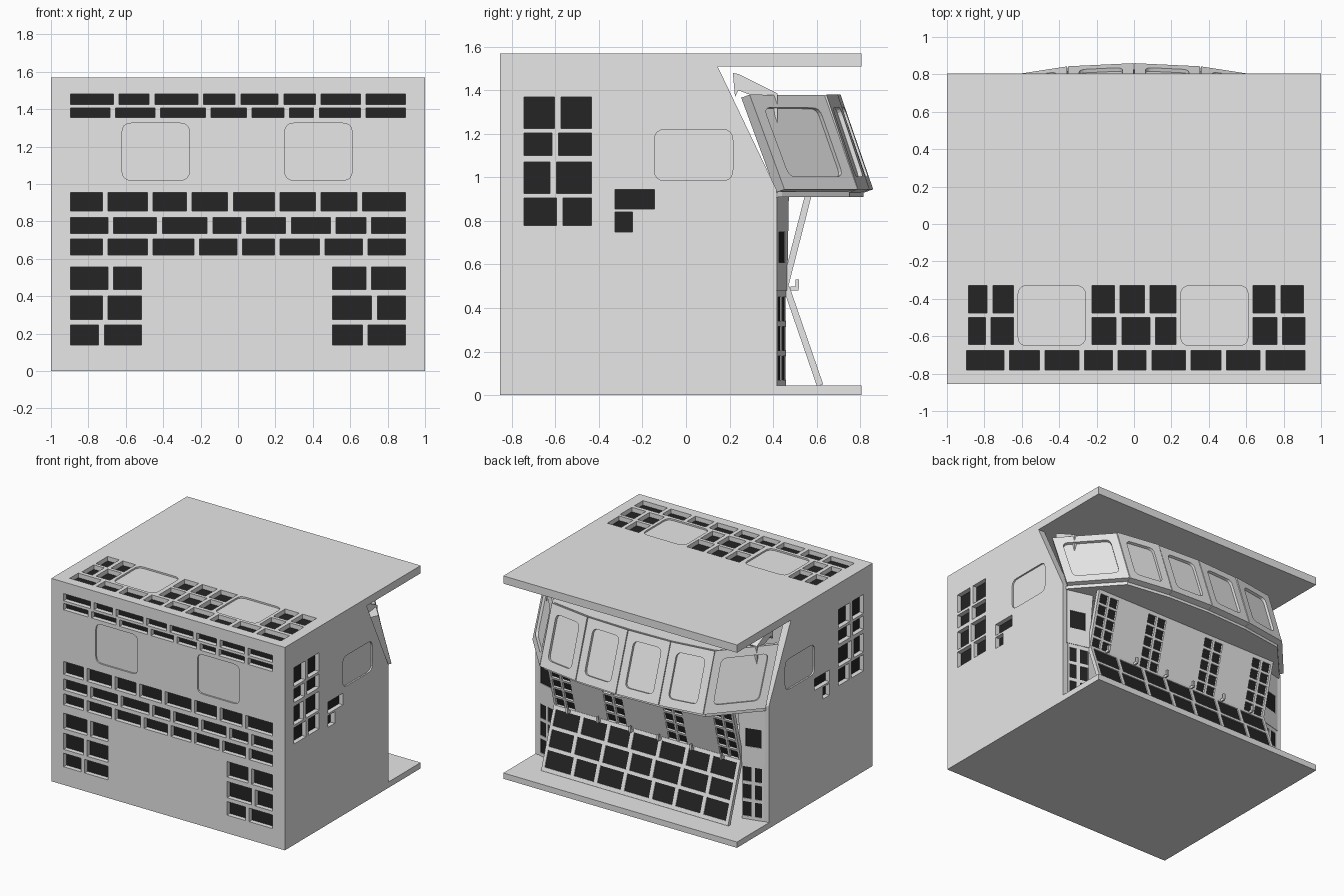
import bpy, bmesh
from mathutils import Matrix, Vector

cube = bpy.data.objects.get("Cube")
if cube:
    bpy.data.objects.remove(cube, do_unlink=True)


def material(name, value):
    m = bpy.data.materials.new(name)
    m.use_nodes = True
    colour = (value, value, value, 1)
    m.diffuse_color = colour
    m.node_tree.nodes["Principled BSDF"].inputs["Base Color"].default_value = colour
    return m


GREY = material("light grey", 0.8)
BLACK = material("near black", 0.018)
X, Y, Z = Vector((1, 0, 0)), Vector((0, 1, 0)), Vector((0, 0, 1))


def frame(origin, u, v, n):
    m = Matrix((u, v, n)).transposed().to_4x4()
    m.translation = origin
    return m


def prism(bm, m, pts, d0, d1):
    """Extrude a flat outline between two depths along the frame normal."""
    low, high = ([bm.verts.new(m @ Vector((p[0], p[1], d))) for p in pts] for d in (d0, d1))
    bm.faces.new(low)
    bm.faces.new(high)
    for i in range(len(pts)):
        j = (i + 1) % len(pts)
        bm.faces.new((low[i], low[j], high[j], high[i]))


def make(name, bm, mat):
    bmesh.ops.recalc_face_normals(bm, faces=bm.faces[:])
    mesh = bpy.data.meshes.new(name)
    bm.to_mesh(mesh)
    bm.free()
    mesh.materials.append(mat)
    ob = bpy.data.objects.new(name, mesh)
    bpy.context.collection.objects.link(ob)
    return ob


def rect(a, b, c, d):
    return [(a, c), (b, c), (b, d), (a, d)]


def rounded(pts, r=0.05, steps=4):
    """Round each corner of an outline with a quadratic curve."""
    pts = [Vector(p) for p in pts]
    out = []
    for i, p in enumerate(pts):
        a = p + (pts[i - 1] - p).normalized() * r
        b = p + (pts[(i + 1) % len(pts)] - p).normalized() * r
        for k in range(steps + 1):
            t = k / steps
            out.append(a * (1 - t) ** 2 + p * 2 * t * (1 - t) + b * t * t)
    return out


def tiles(rows, gap=0.03):
    """Each row is bottom, top and the joints between tiles in hundredths."""
    return [rect(a / 100 + gap / 2, b / 100 - gap / 2, lo, hi)
            for lo, hi, joints in rows for a, b in zip(joints, joints[1:])]


def panel(name, m, outline, thick, vents=(), windows=(), depth=0.04, dip=0.012):
    """Slab with sunken dark vents and shallow window recesses."""
    bm = bmesh.new()
    prism(bm, m, outline, -thick, 0)
    ob = make(name, bm, GREY)
    if vents or windows:
        bm = bmesh.new()
        for v in vents:
            prism(bm, m, v, -depth, 0.01)
        for w in windows:
            prism(bm, m, w, -dip, 0.01)
        cutter = make(name + "_cutter", bm, GREY)
        cutter.hide_render = True
        mod = ob.modifiers.new("recesses", 'BOOLEAN')
        mod.object, mod.operation, mod.solver = cutter, 'DIFFERENCE', 'EXACT'
        bpy.context.view_layer.objects.active = ob
        bpy.ops.object.modifier_apply(modifier=mod.name)
        bpy.data.objects.remove(cutter, do_unlink=True)
    if vents:
        bm = bmesh.new()
        for v in vents:
            prism(bm, m, v, -depth - 0.002, -depth + 0.005)
        make(name + "_vents", bm, BLACK)


def pair(name, m, *args, **kw):
    for side, s in (("left_", 1), ("right_", -1)):
        panel(side + name, Matrix.Diagonal((s, 1, 1, 1)) @ m, *args, **kw)


def quad(corners):
    """Frame and local outline of a tilted four-sided panel."""
    p = [Vector(c) for c in corners]
    u = (p[1] - p[0]).normalized()
    n = u.cross(p[3] - p[0]).normalized()
    m = frame(p[0], u, n.cross(u), n)
    inv = m.inverted()
    return m, [(inv @ c).to_2d() for c in p]


def inset(pts, margin):
    """Move the corners of a quad inwards along its sides."""
    n = len(pts)
    return [p + margin * ((pts[i - 1] - p).normalized() + (pts[(i + 1) % n] - p).normalized())
            for i, p in enumerate(pts)]


# Floor and roof
FRONT, BACK, TOP, EAVE, SILL = -0.855, 0.805, 1.57, 1.51, 0.045
panel("floor", frame(Z * SILL, X, Y, Z), rect(-1, 1, FRONT, BACK), SILL)
panel("roof", frame(Z * TOP, X, Y, Z), rect(-1, 1, FRONT, BACK), TOP - EAVE,
      tiles([(-0.475, -0.33, r) for r in ([-90, -77, -63], [-24, -9, 7, 24], [62, 77, 92])]
            + [(-0.645, -0.5, r) for r in ([-90, -78, -63], [-24, -8, 10, 24], [62, 78, 93])]
            + [(-0.78, -0.675, [-91, -68, -49, -28, -10, 8, 29, 48, 69, 93])]),
      [rounded(rect(a, a + 0.36, -0.65, -0.33)) for a in (-0.62, 0.25)])

# Front wall
rows = [(1.425, 1.48, [-91, -65, -46, -20, 0, 23, 43, 67, 91]),
        (1.355, 1.405, [-91, -67, -43, -16, 6, 26, 42, 67, 91]),
        (0.855, 0.955, [-91, -71, -47, -26, -4, 21, 43, 65, 91]),
        (0.735, 0.82, [-91, -68, -42, -15, 3, 27, 51, 70, 91]),
        (0.62, 0.705, [-91, -71, -47, -22, 1, 21, 45, 68, 91])]
for lo, hi, a, b in ((0.435, 0.555, -68, 70), (0.275, 0.4, -71, 73), (0.14, 0.245, -73, 68)):
    rows += [(lo, hi, [-91, a, -50]), (lo, hi, [49, b, 91])]
panel("front_wall", frame(Y * FRONT, X, Z, -Y), rect(-1, 1, SILL, EAVE), 0.06, tiles(rows),
      [rounded(rect(a, a + 0.36, 1.02, 1.325)) for a in (-0.62, 0.25)])

# Side walls with the sloped rear edge
rows = [(1.225, 1.37, [-76, -59, -42]), (1.1, 1.205, [-76, -60, -42]),
        (0.925, 1.07, [-76, -61, -42]), (0.78, 0.905, [-76, -58, -42]),
        (0.855, 0.945, [-34, -13]), (0.75, 0.84, [-34, -23])]
pair("side_wall", frame(X, Y, Z, X),
     [(FRONT + 0.06, SILL), (0.415, SILL), (0.415, 0.945), (0.145, EAVE), (FRONT + 0.06, EAVE)],
     0.055, tiles(rows), [rounded(rect(-0.145, 0.215, 0.985, 1.22))])

# Ring of angled windows, listed from the outer joint to the middle
LOW, HIGH = 0.945, 1.38
joints = [(1, 0.45, 0.29), (0.7, 0.79, 0.645), (0.355, 0.843, 0.693), (0, 0.86, 0.705)]
for name, (xa, la, ha), (xb, lb, hb) in zip(("side", "outer", "inner"), joints, joints[1:]):
    m, pts = quad([(xa, la, LOW), (xb, lb, LOW), (xb, hb, HIGH), (xa, ha, HIGH)])
    edge = [p.copy() for p in pts]
    # narrow seam between neighbouring window frames
    for i, s in ((0, 1), (3, 1), (1, -1), (2, -1)):
        edge[i].x += 0.003 * s
    pair(name + "_window", m, edge, 0.06, (), [rounded(inset(pts, 0.062), 0.04)], dip=0.02)


def symmetric(pts):
    return pts + [(-x, y) for x, y in reversed(pts) if x]


# Soffit below and cover above the windows
panel("window_soffit", frame(Z * 0.935, X, Y, Z),
      symmetric([(0.98, 0.42), (0.97, 0.44), (0.69, 0.75), (0.35, 0.8), (0, 0.815)]), 0.025)
panel("window_cover", frame(Z * (HIGH - 0.004), X, Y, Z),
      symmetric([(0.87, 0.42), (0.69, 0.62), (0.35, 0.67), (0, 0.68)]), 0.02)
m, pts = quad([(0.87, 0.42, 1.385), (-0.87, 0.42, 1.385), (-0.87, 0.225, 1.475), (0.87, 0.225, 1.475)])
panel("overhead_panel", m, pts, 0.02)
pair("overhead_bracket", frame(X * 0.9, Y, Z, X),
     [(0.215, 1.48), (0.24, 1.475), (0.42, 1.385), (0.42, 1.2), (0.4, 1.34), (0.24, 1.4), (0.225, 1.37)], 0.03)

# Middle console with columns of small vents
m, pts = quad([(0.8, 0.465, 0.48), (-0.8, 0.465, 0.48), (-0.8, 0.575, 0.91), (0.8, 0.575, 0.91)])
rows = [(k * 0.083 + 0.02, k * 0.083 + 0.085, [c - 9, c, c + 9])
        for k in range(5) for c in (10, 54, 106, 150)]
panel("middle_console", m, pts, 0.03, tiles(rows, 0.02), depth=0.02)
m, pts = quad([(0.97, 0.42, 0.48), (0.8, 0.465, 0.48), (0.8, 0.575, 0.91), (0.97, 0.42, 0.91)])
pair("middle_console_end", m, pts, 0.02, tiles([(0.13, 0.27, [1, 16])]), depth=0.01)

# Lower console with three staggered rows of panels
m, pts = quad([(0.8, 0.63, 0.05), (-0.8, 0.63, 0.05), (-0.8, 0.475, 0.5), (0.8, 0.475, 0.5)])
panel("lower_console", m, pts, 0.03,
      tiles([(0.03, 0.155, [1, 26, 46, 69, 93, 113, 137, 159]),
             (0.18, 0.305, [1, 23, 47, 70, 90, 114, 138, 159]),
             (0.33, 0.45, [1, 25, 48, 68, 92, 115, 136, 159])]), depth=0.012)
m, pts = quad([(0.96, 0.42, SILL), (0.8, 0.46, SILL), (0.8, 0.46, 0.48), (0.96, 0.42, 0.48)])
pair("lower_console_end", m, pts, 0.02,
     tiles([(k * 0.135 + 0.025, k * 0.135 + 0.135, [0, 8, 17]) for k in range(3)], 0.025), depth=0.01)

# Small levers along the console waist
for x in (0.12, 0.4, 0.66):
    pair("lever", frame(Vector((x, 0.51, 0.5)), X, Y, Z), rect(-0.006, 0.006, -0.03, 0.006), 0.02)
    pair("lever_knob", frame(Vector((x, 0.51, 0.53)), X, Y, Z), rect(-0.008, 0.008, -0.008, 0.008), 0.04)
